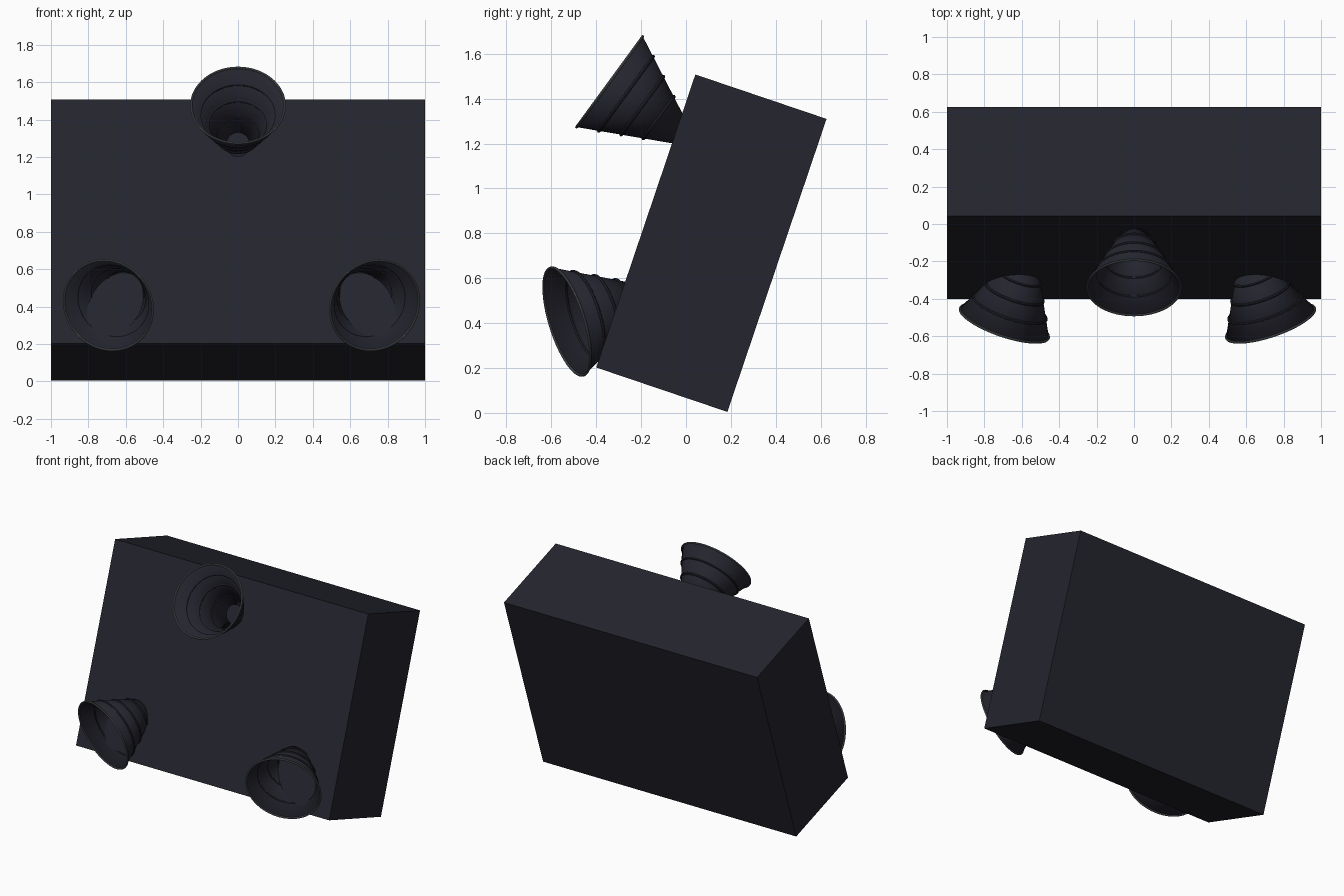
import bpy
import math
from mathutils import Vector

cube = bpy.data.objects.get("Cube")
if cube:
    bpy.data.objects.remove(cube, do_unlink=True)


def material(name, rgb):
    m = bpy.data.materials.new(name)
    m.use_nodes = True
    m.diffuse_color = (*rgb, 1)
    m.node_tree.nodes["Principled BSDF"].inputs["Base Color"].default_value = (*rgb, 1)
    return m


dark = material("dark slate", (0.018, 0.018, 0.028))
grey = material("rim grey", (0.11, 0.12, 0.13))

# Tilted slab
TILT = math.radians(-18.7)
bpy.ops.mesh.primitive_cube_add(size=1, location=(0, 0.113, 0.756), rotation=(TILT, 0, 0))
slab = bpy.context.object
slab.name = "slab"
slab.scale = (2, 0.617, 1.378)
slab.data.materials.append(dark)

MOUTH, LENGTH, TAPER, SIDES = 0.25, 0.42, 0.5, 64


def finish(name, mat):
    obj = bpy.context.object
    obj.name = name
    obj.data.materials.append(mat)
    bpy.ops.object.shade_smooth_by_angle(angle=math.radians(40))
    return obj


def ring(name, centre, turn, radius, thickness, mat):
    bpy.ops.mesh.primitive_torus_add(major_radius=radius, minor_radius=thickness,
                                     major_segments=SIDES, minor_segments=8,
                                     location=centre, rotation=turn)
    finish(name, mat)


def horn(name, mouth, outward):
    """Open cone whose mouth faces outward, with three ribs and a rim."""
    mouth, axis = Vector(mouth), Vector(outward).normalized()
    turn = axis.to_track_quat('Z', 'Y').to_euler()

    # Flared shell
    bpy.ops.mesh.primitive_cone_add(vertices=SIDES, radius1=MOUTH - TAPER * LENGTH,
                                    radius2=MOUTH, depth=LENGTH, end_fill_type='NOTHING',
                                    location=mouth - axis * LENGTH / 2, rotation=turn)
    shell = finish(name + "_shell", dark)
    wall = shell.modifiers.new("wall", 'SOLIDIFY')
    wall.thickness = 0.004

    # Ribs around the outside
    for i in range(1, 4):
        back = i * 0.09
        ring(f"{name}_rib_{i}", mouth - axis * back, turn, MOUTH - TAPER * back, 0.008, dark)

    # Pale rim
    ring(name + "_rim", mouth, turn, MOUTH, 0.006, grey)


horn("top_horn", (0, -0.34, 1.475), (0, -0.807, 0.59))
horn("right_horn", (-0.693, -0.53, 0.407), (-0.31, -0.91, -0.28))
horn("left_horn", (0.73, -0.53, 0.407), (0.31, -0.91, -0.28))
